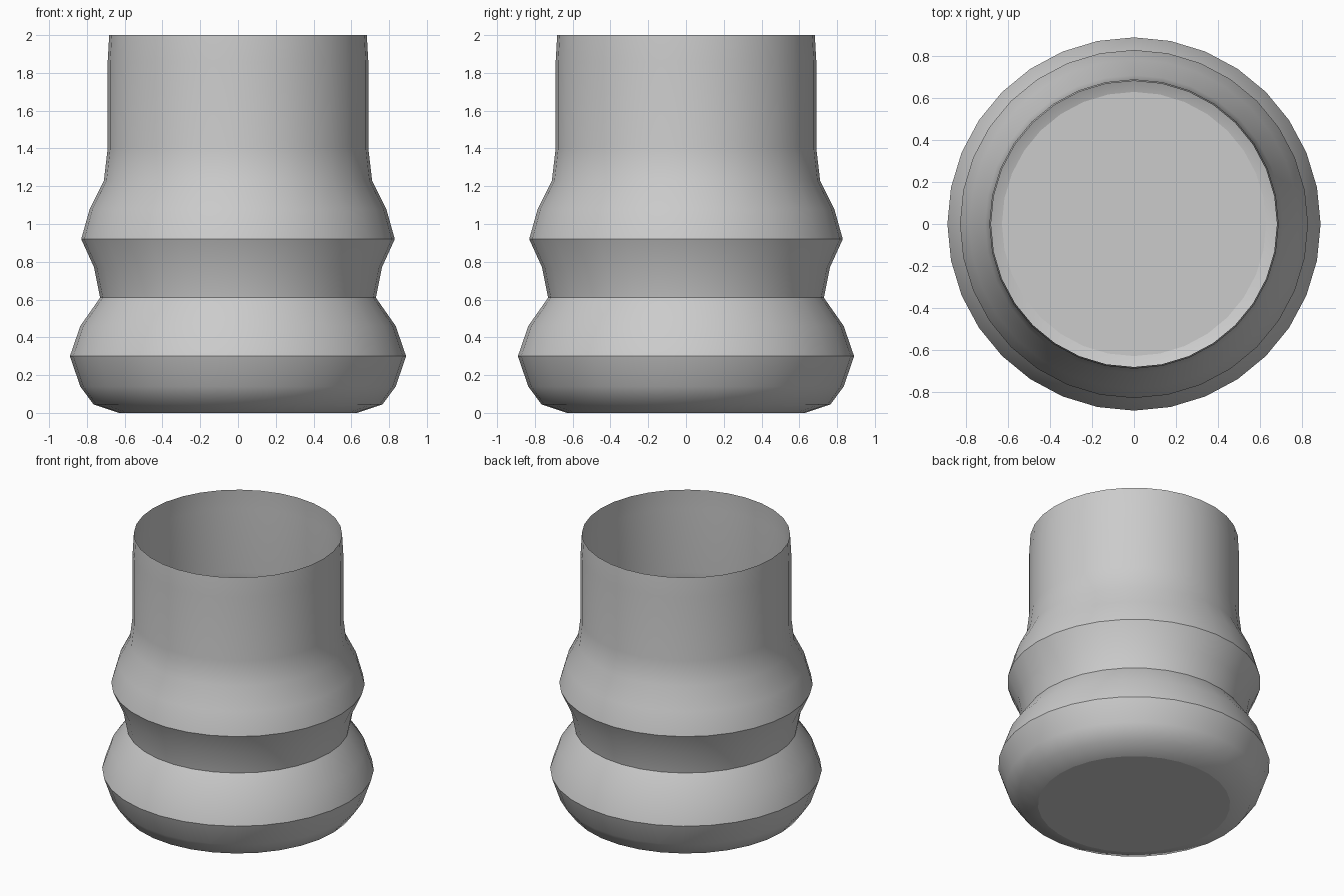
import bpy
import bmesh
from math import sin, cos, pi, radians

cube = bpy.data.objects.get("Cube")
if cube:
    bpy.data.objects.remove(cube, do_unlink=True)

# Plain grey clay
grey = bpy.data.materials.new("light_grey")
grey.use_nodes = True
colour = (0.6, 0.6, 0.6, 1)
grey.diffuse_color = colour
grey.node_tree.nodes["Principled BSDF"].inputs["Base Color"].default_value = colour

SIDES = 32
# Thin wall from base to open rim: (radius, height)
PROFILE = [(0.63, 0.0), (0.765, 0.045), (0.835, 0.14), (0.89, 0.3),
           (0.835, 0.46), (0.73, 0.61), (0.762, 0.77), (0.83, 0.92),
           (0.785, 1.08), (0.71, 1.23), (0.69, 1.4), (0.69, 1.86),
           (0.682, 2.0)]
CREASES = (0.0, 0.3, 0.61, 0.92)

bm = bmesh.new()
rings = []
for radius, height in PROFILE:
    rings.append([bm.verts.new((radius * cos(2 * pi * i / SIDES),
                                radius * sin(2 * pi * i / SIDES), height))
                  for i in range(SIDES)])

# Wall bands
for low, high in zip(rings, rings[1:]):
    for i in range(SIDES):
        j = (i + 1) % SIDES
        bm.faces.new((low[i], low[j], high[j], high[i]))

# Flat floor
bm.faces.new(list(reversed(rings[0])))

mesh = bpy.data.meshes.new("vessel")
bm.to_mesh(mesh)
bm.free()
mesh.materials.append(grey)
vessel = bpy.data.objects.new("vessel", mesh)
bpy.context.collection.objects.link(vessel)

# Smooth shading with hard ridges and waist
bpy.ops.object.select_all(action="DESELECT")
vessel.select_set(True)
bpy.context.view_layer.objects.active = vessel
bpy.ops.object.shade_smooth_by_angle(angle=radians(60))
for edge in mesh.edges:
    heights = [mesh.vertices[v].co.z for v in edge.vertices]
    if any(all(abs(h - c) < 0.001 for h in heights) for c in CREASES):
        edge.use_edge_sharp = True
